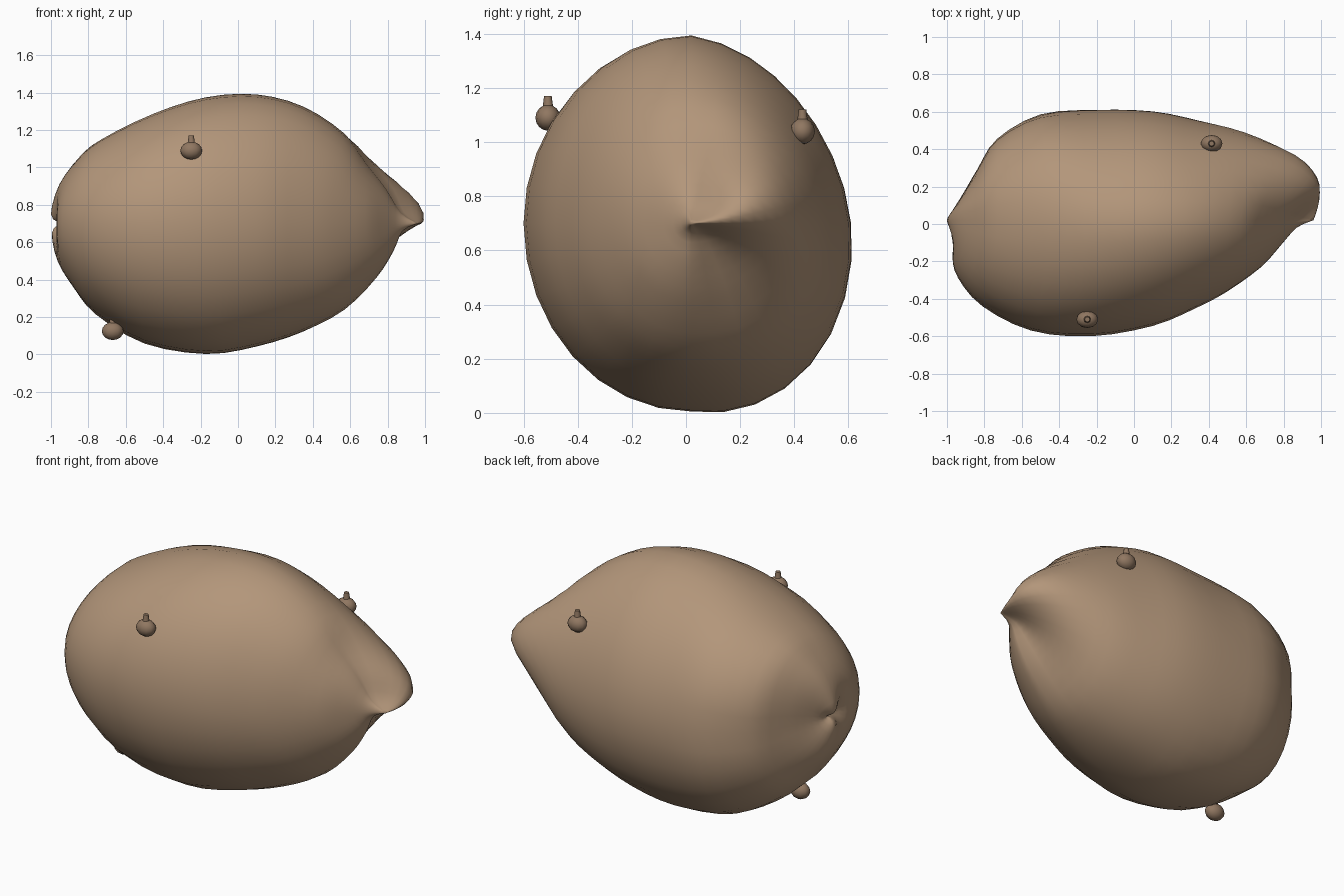
import bpy
import bmesh
from math import sin, cos, pi, copysign
from mathutils import Vector, Matrix

default_cube = bpy.data.objects.get("Cube")
if default_cube:
    bpy.data.objects.remove(default_cube, do_unlink=True)


def make_material(name, colour):
    mat = bpy.data.materials.new(name)
    mat.use_nodes = True
    mat.diffuse_color = colour
    mat.node_tree.nodes["Principled BSDF"].inputs["Base Color"].default_value = colour
    return mat


def finish(name, bm, mat, angle):
    """Turn a bmesh into a named, smooth shaded object."""
    bmesh.ops.recalc_face_normals(bm, faces=bm.faces)
    mesh = bpy.data.meshes.new(name)
    bm.to_mesh(mesh)
    bm.free()
    mesh.materials.append(mat)
    obj = bpy.data.objects.new(name, mesh)
    bpy.context.scene.collection.objects.link(obj)
    bpy.ops.object.select_all(action="DESELECT")
    obj.select_set(True)
    bpy.context.view_layer.objects.active = obj
    bpy.ops.object.shade_smooth_by_angle(angle=angle)
    return obj


skin = make_material("tan brown skin", (0.45, 0.305, 0.195, 1))
bud_brown = make_material("darker bud brown", (0.28, 0.185, 0.12, 1))

# Four long outlines of the body as (x, distance from the long axis)
TOP = [(-.95, 0), (-1, .05), (-.955, .21), (-.85, .35), (-.73, .45), (-.45, .588), (-.17, .675),
       (.1, .69), (.35, .625), (.57, .48), (.69, .32), (.79, .19), (.87, .06), (.96, 0)]
BOTTOM = [(-.95, 0), (-.995, .05), (-.965, .2), (-.88, .34), (-.76, .48), (-.5, .635), (-.17, .695),
          (.1, .655), (.35, .575), (.57, .46), (.74, .29), (.83, .15), (.88, .04), (.96, 0)]
BACK = [(-.95, 0), (-.95, .05), (-.9, .15), (-.83, .28), (-.73, .43), (-.5, .56), (-.2, .588),
        (.1, .58), (.35, .53), (.59, .47), (.83, .36), (.95, .235), (.98, .11), (.96, 0)]
FRONT = [(-.95, 0), (-.935, .07), (-.97, .19), (-.94, .31), (-.81, .46), (-.55, .59), (-.23, .62),
         (.1, .565), (.33, .47), (.5, .38), (.68, .25), (.78, .14), (.87, .04), (.96, 0)]
# Back half only: forward lip (hollow below), squeeze (swollen below), even swell
WARP = ([(0, 0, 0)] * 2 + [(0, 0, .06), (0, 0, .08), (0, .02, .07), (0, .04, .04)]
        + [(0, .06, 0)] * 3
        + [(.03, .05, 0), (.07, .02, 0), (.07, 0, 0), (.03, 0, 0), (0, 0, 0)])
STEPS, SEGMENTS = 3, 32
AXIS_Y, AXIS_Z = .02, .7


def smooth_path(points):
    """Spline through the points, with STEPS pieces per span."""
    pts = [Vector(p) for p in points]
    pts = [pts[0]] + pts + [pts[-1]]
    path = []
    for a, b, c, d in zip(pts, pts[1:], pts[2:], pts[3:]):
        for k in range(STEPS):
            t = k / STEPS
            path.append(b + (c - a) * t / 2 + (a - b * 2.5 + c * 2 - d / 2) * t ** 2
                        + (b * 3 - a - c * 3 + d) * t ** 3 / 2)
    return path + [pts[-1]]


# Body: elliptical rings blended between the four outlines
top, bottom, back, front, warp = map(smooth_path, (TOP, BOTTOM, BACK, FRONT, WARP))
bm = bmesh.new()
rings = []
for i in range(1, len(top) - 1):
    ring = []
    for k in range(SEGMENTS):
        a = 2 * pi * k / SEGMENTS
        c, s = cos(a), sin(a)
        side = back[i] if c > 0 else front[i]
        rise = top[i] if s > 0 else bottom[i]
        x = side.x * c * c + rise.x * s * s
        scale = 1
        if c > 0:
            lip, squeeze, swell = warp[i]
            x += lip * copysign(abs(sin(2 * a)) ** .75, s)
            scale += swell * abs(sin(2 * a)) - squeeze * sin(2 * a)
        ring.append(bm.verts.new((x, AXIS_Y + side.y * c * scale, AXIS_Z + rise.y * s * scale)))
    rings.append(ring)
for r, q in zip(rings, rings[1:]):
    for k in range(SEGMENTS):
        n = (k + 1) % SEGMENTS
        bm.faces.new((r[k], r[n], q[n], q[k]))
for ring, end in ((rings[0], top[0]), (rings[-1], top[-1])):
    pole = bm.verts.new((end.x, AXIS_Y, AXIS_Z))
    for k in range(SEGMENTS):
        bm.faces.new((ring[k], ring[(k + 1) % SEGMENTS], pole))
finish("body", bm, skin, pi)


# Buds: a flattened bulb with a short peg on top
def add_bud(name, location):
    bm = bmesh.new()
    bmesh.ops.create_uvsphere(bm, u_segments=12, v_segments=8, radius=1,
                              matrix=Matrix.Diagonal((.058, .046, .048, 1)))
    bmesh.ops.create_cone(bm, cap_ends=True, segments=8, radius1=.022, radius2=.014,
                          depth=.06, matrix=Matrix.Translation((0, 0, .05)))
    obj = finish(name, bm, bud_brown, pi / 4)
    obj.location = location


add_bud("front_bud", (-.25, -.51, 1.09))
add_bud("back_bud", (.415, .43, 1.04))
add_bud("lower_bud", (-.67, -.12, .125))
